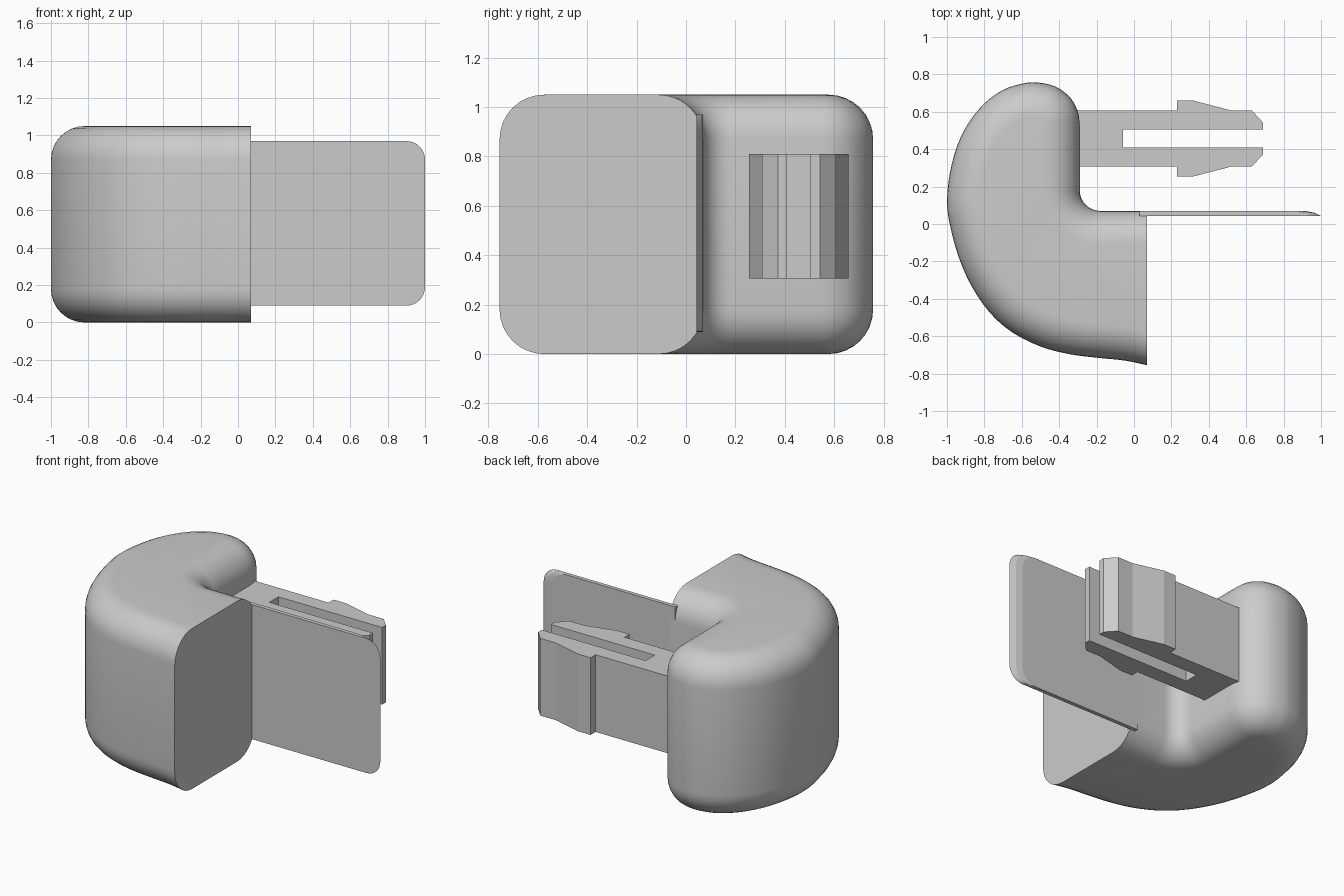
import bpy
import bmesh
from math import sin, cos, pi
from mathutils import Vector

cube = bpy.data.objects.get("Cube")
if cube:
    bpy.data.objects.remove(cube, do_unlink=True)

grey = bpy.data.materials.new("plain grey")
grey.use_nodes = True
grey.diffuse_color = (0.6, 0.6, 0.6, 1)
grey.node_tree.nodes["Principled BSDF"].inputs["Base Color"].default_value = (0.6, 0.6, 0.6, 1)


def finish(bm, name):
    bmesh.ops.recalc_face_normals(bm, faces=bm.faces)
    mesh = bpy.data.meshes.new(name)
    bm.to_mesh(mesh)
    bm.free()
    mesh.materials.append(grey)
    obj = bpy.data.objects.new(name, mesh)
    bpy.context.collection.objects.link(obj)
    return obj


def loft(rings, bm):
    """Skin a stack of closed rings and cap both ends."""
    loops = [[bm.verts.new(p) for p in ring] for ring in rings]
    for a, b in zip(loops, loops[1:]):
        for i in range(len(a)):
            j = (i + 1) % len(a)
            bm.faces.new((a[i], a[j], b[j], b[i]))
    bm.faces.new(loops[0])
    bm.faces.new(loops[-1])


def arc(cx, cy, r, start, end, steps):
    return [Vector((cx + r * cos(start + (end - start) * i / steps),
                    cy + r * sin(start + (end - start) * i / steps)))
            for i in range(steps + 1)]


def spline(points, steps):
    """Catmull-Rom curve through the points."""
    p = [Vector(q) for q in points]
    p = [2 * p[0] - p[1]] + p + [2 * p[-1] - p[-2]]
    out = []
    for a, b, c, d in zip(p, p[1:], p[2:], p[3:]):
        for k in range(steps):
            t = k / steps
            out.append(0.5 * (2 * b + (c - a) * t + (2 * a - 5 * b + 4 * c - d) * t * t
                              + (3 * b - a - 3 * c + d) * t ** 3))
    return out + [p[-2]]


# Curved elbow body: plan outline with a fillet in the inner corner
CUT, HEIGHT, ROUND = 0.07, 1.05, 0.18
outer = [(CUT, -0.755), (-0.05, -0.73), (-0.2, -0.715), (-0.35, -0.695), (-0.5, -0.655),
         (-0.65, -0.58), (-0.77, -0.475), (-0.87, -0.33), (-0.94, -0.17), (-0.985, 0),
         (-1, 0.12), (-0.985, 0.27), (-0.945, 0.42), (-0.885, 0.54), (-0.8, 0.645),
         (-0.7, 0.717), (-0.6, 0.75), (-0.52, 0.757), (-0.42, 0.735), (-0.34, 0.675),
         (-0.3, 0.6), (-0.29, 0.53)]
outline = spline(outer, 3) + arc(-0.18, 0.18, 0.11, pi, 1.5 * pi, 8) + [Vector((CUT, 0.07))]

normals = []
for i in range(len(outline)):
    if i == 0:
        n = Vector((0, -1))
    elif i == len(outline) - 1:
        n = Vector((0, 1))
    else:
        t = ((outline[i] - outline[i - 1]).normalized()
             + (outline[i + 1] - outline[i]).normalized())
        n = Vector((-t.y, t.x)).normalized()
    normals.append(n)

STEPS = 8
quarter = [(ROUND * (1 - sin(a)), ROUND * (1 - cos(a)))
           for a in (pi / 2 * k / STEPS for k in range(STEPS + 1))]
levels = [(d, z) for d, z in quarter] + [(d, HEIGHT - z) for d, z in reversed(quarter)]

bm = bmesh.new()
rows = []
for inset, z in levels:
    rows.append([bm.verts.new((p.x - n.x * inset, p.y - n.y * inset, z))
                 for p, n in zip(outline, normals)])
for a, b in zip(rows, rows[1:]):
    for i in range(len(a) - 1):
        bm.faces.new((a[i], a[i + 1], b[i + 1], b[i]))
bm.faces.new(rows[0])
bm.faces.new(rows[-1])
# flat end of the body
bm.faces.new([r[0] for r in rows] + [r[-1] for r in reversed(rows)])
body = finish(bm, "elbow_body")
bpy.context.view_layer.objects.active = body
body.select_set(True)
bpy.ops.object.shade_smooth_by_angle(angle=pi / 6)
body.select_set(False)

# Thin plate with rounded outer corners and a tapered tip
LOW, HIGH, R = 0.09, 0.97, 0.1
rect = ([Vector((0.03, LOW))] + arc(1 - R, LOW + R, R, -pi / 2, 0, 8)
        + arc(1 - R, HIGH - R, R, 0, pi / 2, 8) + [Vector((0.03, HIGH))])
bm = bmesh.new()
loft([[(p.x - (taper if p.x > 0.5 else 0), y, p.y) for p in rect]
      for y, taper in ((0.043, 0), (0.06, 0.035), (0.069, 0.08))], bm)
finish(bm, "side_plate")

# Split snap clip: half profile mirrored about its centre line
MID = 0.457
half = [(-0.36, 0.15), (0.23, 0.15), (0.23, 0.202), (0.32, 0.202), (0.52, 0.15),
        (0.63, 0.15), (0.69, 0.085), (0.69, 0.047), (-0.06, 0.047)]
profile = [(x, MID + y) for x, y in half] + [(x, MID - y) for x, y in reversed(half)]
bm = bmesh.new()
loft([[(x, y, z) for x, y in profile] for z in (0.305, 0.81)], bm)
finish(bm, "snap_clip")
